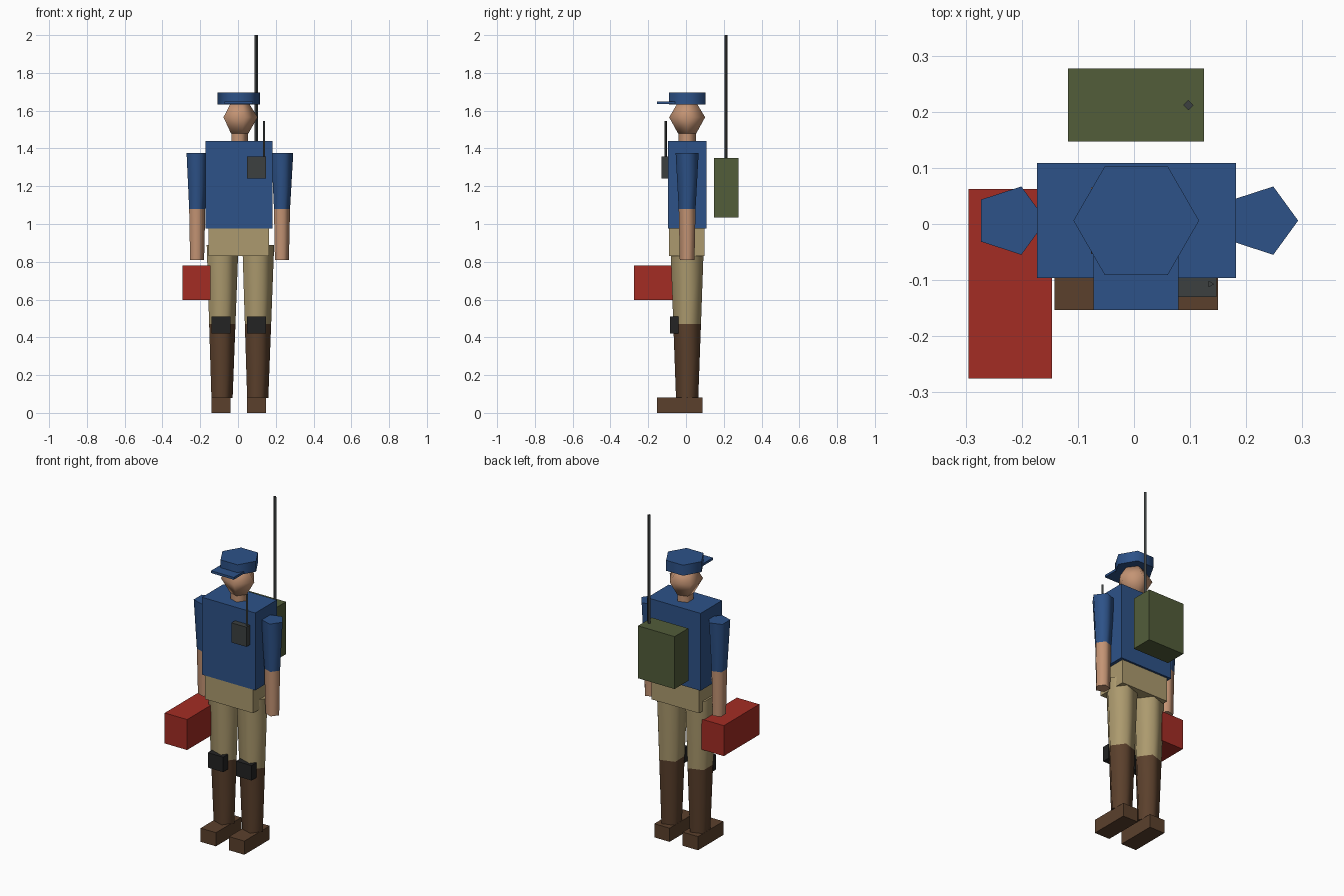
import bpy, bmesh
from math import cos, sin, tau, radians

cube = bpy.data.objects.get("Cube")
if cube:
    bpy.data.objects.remove(cube, do_unlink=True)


def material(name, rgb):
    """Flat colour from 0-255 display values."""
    lin = [((c / 255 + 0.055) / 1.055) ** 2.4 for c in rgb]
    m = bpy.data.materials.new(name)
    m.use_nodes = True
    m.diffuse_color = (*lin, 1)
    m.node_tree.nodes["Principled BSDF"].inputs["Base Color"].default_value = (*lin, 1)
    return m


BLUE = material("uniform_blue", (45, 82, 136))
TAN = material("trouser_tan", (172, 154, 110))
SKIN = material("skin", (196, 148, 116))
BROWN = material("boot_brown", (91, 64, 44))
BLACK = material("pad_black", (35, 35, 35))
GREY = material("radio_grey", (60, 64, 64))
OLIVE = material("pack_olive", (82, 93, 58))
RED = material("case_red", (163, 44, 36))

CX, CY = 0.004, 0.006  # body axis


def finish(name, bm, mat, smooth=False):
    bmesh.ops.recalc_face_normals(bm, faces=bm.faces)
    me = bpy.data.meshes.new(name)
    bm.to_mesh(me)
    bm.free()
    me.materials.append(mat)
    ob = bpy.data.objects.new(name, me)
    bpy.context.collection.objects.link(ob)
    if smooth:
        bpy.ops.object.select_all(action='DESELECT')
        ob.select_set(True)
        bpy.context.view_layer.objects.active = ob
        bpy.ops.object.shade_smooth_by_angle(angle=radians(75))
    return ob


def box(name, x, y, z, mat):
    """Box from (min, max) ranges."""
    bm = bmesh.new()
    bmesh.ops.create_cube(bm, size=1)
    for v in bm.verts:
        v.co = [r[0] if c < 0 else r[1] for c, r in zip(v.co, (x, y, z))]
    return finish(name, bm, mat)


def prism(name, x, y, profile, sides, mat, smooth=True):
    """Stack of polygon rings (radius, z), one corner towards +x."""
    bm = bmesh.new()
    rings = [[bm.verts.new((x + r * cos(tau * i / sides), y + r * sin(tau * i / sides), z))
              for i in range(sides)] for r, z in profile]
    for a, b in zip(rings, rings[1:]):
        for i in range(sides):
            j = (i + 1) % sides
            bm.faces.new((a[i], a[j], b[j], b[i]))
    bm.faces.new(rings[0][::-1])
    bm.faces.new(rings[-1])
    return finish(name, bm, mat, smooth)


# Body
box("torso", (-0.173, 0.182), (-0.096, 0.109), (0.975, 1.44), BLUE)
box("hips", (-0.155, 0.163), (-0.09, 0.097), (0.83, 0.975), TAN)

# Head and cap
prism("neck", CX, CY, [(0.048, 1.43), (0.048, 1.482)], 5, SKIN)
prism("head", CX, CY, [(0.05, 1.478), (0.1, 1.565), (0.05, 1.645)], 5, SKIN)
prism("cap", CX, CY, [(0.112, 1.632), (0.112, 1.695)], 6, BLUE)
box("cap_brim", (-0.072, 0.079), (-0.153, -0.04), (1.634, 1.648), BLUE)

# Limbs
for side, s in (("right", -1), ("left", 1)):
    ax = CX + s * 0.2245
    prism(side + "_sleeve", ax, CY, [(0.047, 1.08), (0.064, 1.375)], 5, BLUE)
    prism(side + "_forearm", ax, CY, [(0.041, 0.81), (0.047, 1.08)], 5, SKIN)

    lx = CX + s * 0.0945
    width = (lx - 0.051, lx + 0.051)
    prism(side + "_trouser_leg", lx, CY, [(0.077, 0.47), (0.093, 0.89)], 5, TAN)
    prism(side + "_boot", lx, CY, [(0.062, 0.08), (0.077, 0.47)], 5, BROWN)
    box(side + "_shoe", width, (-0.153, 0.088), (0, 0.082), BROWN)
    box(side + "_knee_pad", width, (-0.085, -0.04), (0.42, 0.51), BLACK)

# Chest radio
box("chest_radio", (0.047, 0.147), (-0.13, -0.094), (1.24, 1.358), GREY)
prism("chest_radio_antenna", 0.136, -0.107, [(0.007, 1.35), (0.007, 1.545)], 3, GREY, False)

# Backpack with long antenna
box("backpack", (-0.118, 0.125), (0.147, 0.277), (1.035, 1.35), OLIVE)
prism("backpack_antenna", 0.097, 0.212, [(0.009, 1.34), (0.009, 2.0)], 4, GREY, False)

# Carried case
box("case", (-0.295, -0.146), (-0.275, 0.062), (0.597, 0.78), RED)
